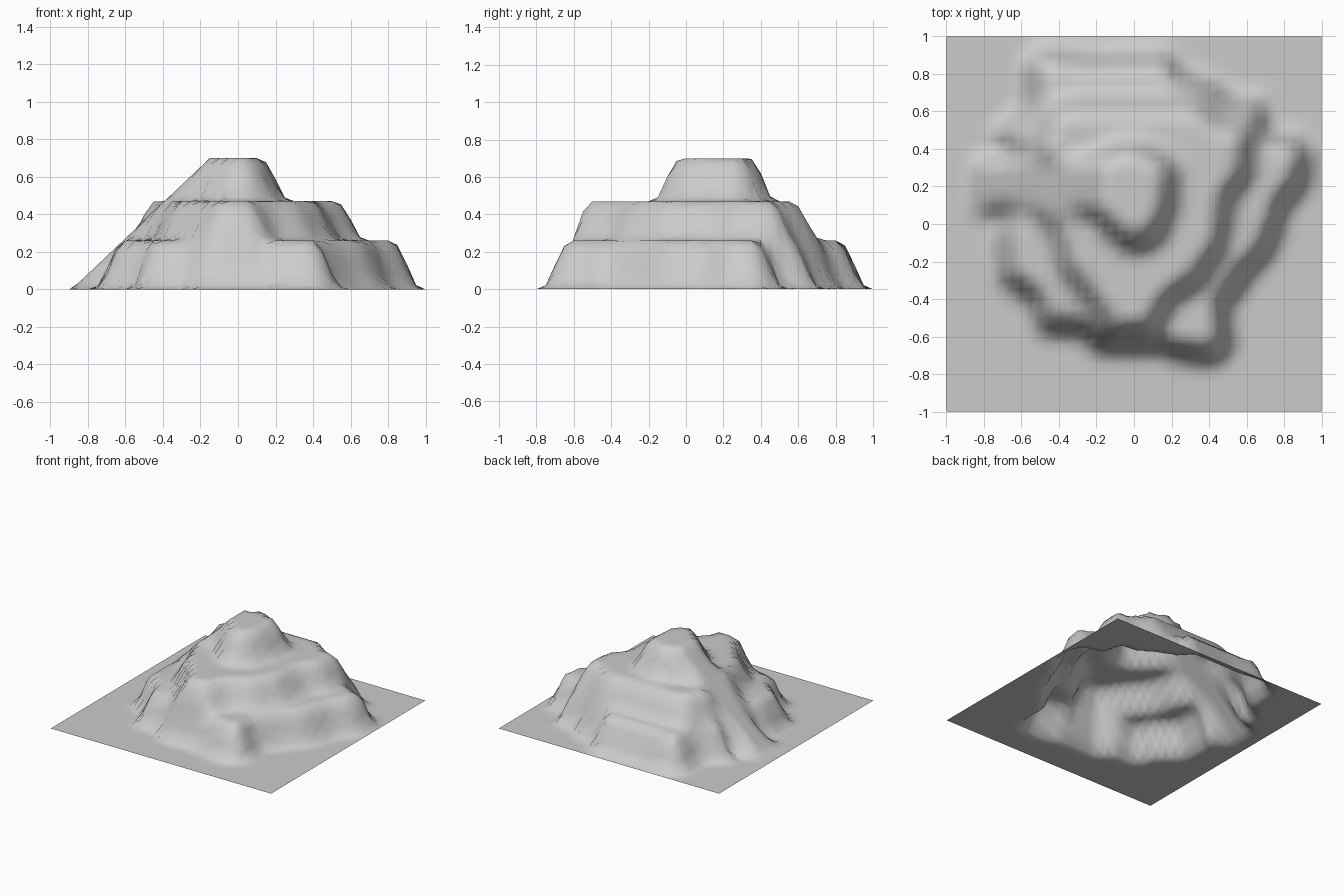
import bpy, bmesh, math

if "Cube" in bpy.data.objects:
    bpy.data.objects.remove(bpy.data.objects["Cube"])

# Foot outlines of the three terraces (x, y)
LOWER = [(.99, .38), (.97, .2), (.86, .06), (.81, -.1), (.76, -.2), (.65, -.32), (.56, -.45),
         (.57, -.65), (.5, -.76), (.38, -.79), (.2, -.76), (.12, -.73), (-.2, -.73), (-.32, -.64),
         (-.53, -.62), (-.6, -.45), (-.76, -.32), (-.78, -.05), (-.72, .1), (-.72, .35), (-.79, .5),
         (-.63, .66), (-.62, .9), (-.5, .99), (-.2, .96), (.2, .97), (.3, .86), (.46, .8),
         (.55, .73), (.72, .71), (.77, .54), (.92, .51)]
MIDDLE = [(.69, .45), (.68, .25), (.58, .1), (.54, -.15), (.4, -.36), (.25, -.46), (.14, -.66),
          (-.16, -.66), (-.3, -.45), (-.44, -.28), (-.5, -.08), (-.59, .1), (-.6, .45),
          (-.5, .68), (-.35, .73), (.35, .73), (.5, .62), (.66, .58)]
UPPER = [(.29, .3), (.27, .08), (.2, -.1), (.08, -.19), (-.06, -.19), (-.18, -.1),
         (-.34, .1), (-.36, .28), (-.22, .43), (-.08, .5), (.06, .49), (.22, .41)]
TIERS = [(LOWER, .26), (MIDDLE, .21), (UPPER, .23)]
# Cliff cross-section: distance in from the foot, share of the rise
CLIFF = [(0, 0), (.05, .12), (.10, .68), (.15, 1)]


def inside_distance(x, y, poly):
    """Distance to the outline, zero when outside it."""
    inside, best = False, 9.0
    for i, (ax, ay) in enumerate(poly):
        bx, by = poly[i - 1]
        if (ay > y) != (by > y) and x < (bx - ax) * (y - ay) / (by - ay) + ax:
            inside = not inside
        ex, ey = bx - ax, by - ay
        t = max(0, min(1, ((x - ax) * ex + (y - ay) * ey) / (ex * ex + ey * ey)))
        best = min(best, math.hypot(x - ax - t * ex, y - ay - t * ey))
    return best if inside else 0.0


def cliff(d):
    for (d0, h0), (d1, h1) in zip(CLIFF, CLIFF[1:]):
        if d <= d1:
            return h0 + (h1 - h0) * (d - d0) / (d1 - d0)
    return 1.0


def height(x, y):
    z = sum(rise * cliff(inside_distance(x, y, poly)) for poly, rise in TIERS)
    # Straight ramp running down the left side from the summit
    if x < -.14:
        ramp = max(0, min(.7, .7 + (x + .15) * .95))
        w = max(0, min(1, (.19 - abs(y - .21)) / .1))
        z += (ramp - z) * w
    return z


# Terraced hill: one open grid sheet raised by the height function
N = 40
bm = bmesh.new()
bmesh.ops.create_grid(bm, x_segments=N, y_segments=N, size=1)
for v in bm.verts:
    v.co.z = height(v.co.x, v.co.y)
for f in bm.faces:
    f.smooth = True
mesh = bpy.data.meshes.new("terraced_hill")
bm.to_mesh(mesh)
bm.free()
hill = bpy.data.objects.new("terraced_hill", mesh)
bpy.context.collection.objects.link(hill)
